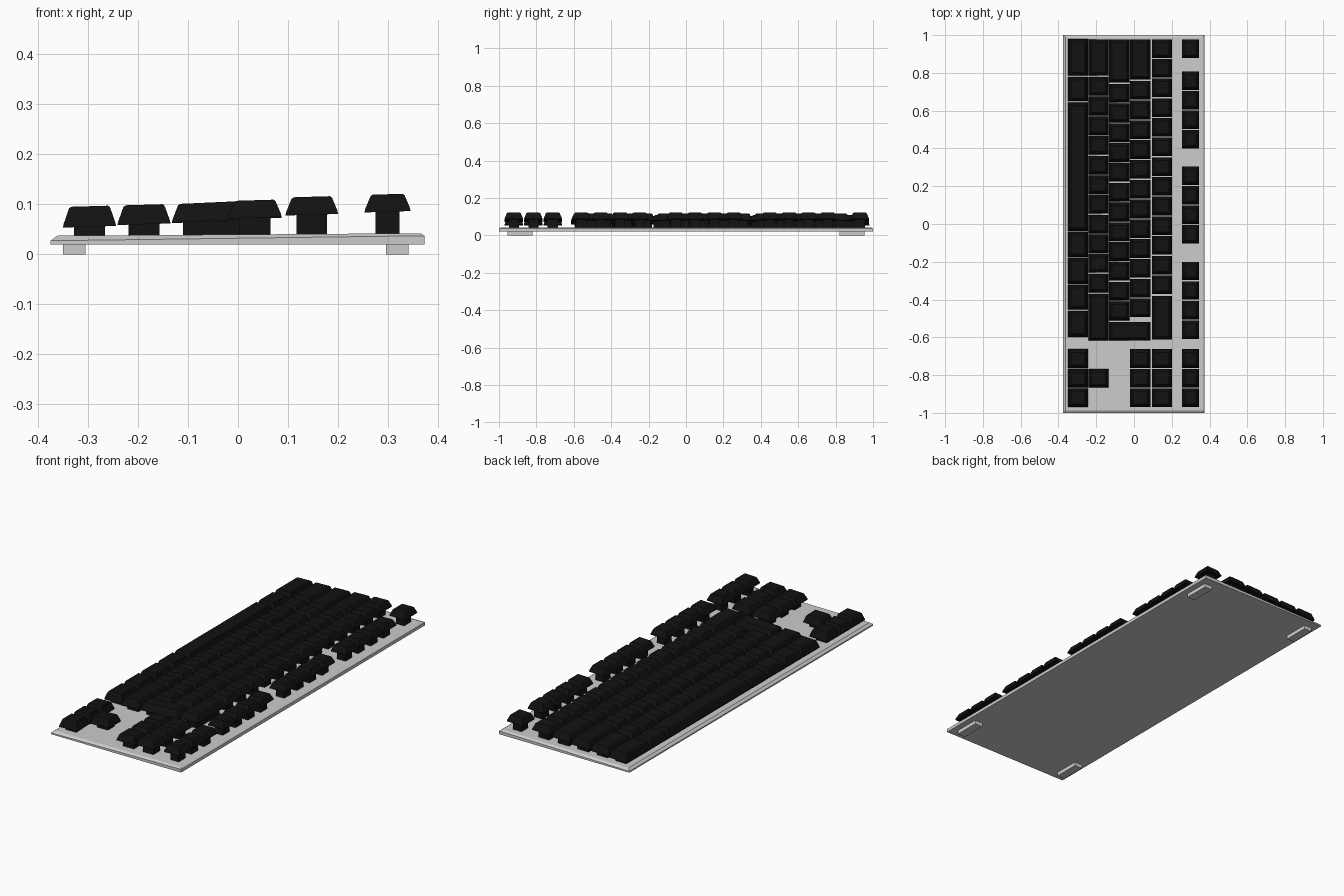
import bpy, bmesh

if "Cube" in bpy.data.objects:
    bpy.data.objects.remove(bpy.data.objects["Cube"])

dark = bpy.data.materials.new("key_black")
dark.diffuse_color = (0.006, 0.006, 0.006, 1)
dark.use_nodes = True
dark.node_tree.nodes["Principled BSDF"].inputs["Base Color"].default_value = dark.diffuse_color


def finish(bm, name, mat=None):
    bmesh.ops.recalc_face_normals(bm, faces=bm.faces)
    mesh = bpy.data.meshes.new(name)
    bm.to_mesh(mesh)
    bm.free()
    ob = bpy.data.objects.new(name, mesh)
    bpy.context.collection.objects.link(ob)
    if mat:
        mesh.materials.append(mat)
    return ob


def loft(bm, rings):
    """Closed solid through rectangles (x0, x1, y0, y1, z at x0, z at x1)."""
    prev = None
    for i, (x0, x1, y0, y1, za, zb) in enumerate(rings):
        ring = [bm.verts.new(p) for p in
                ((x0, y0, za), (x1, y0, zb), (x1, y1, zb), (x0, y1, za))]
        if prev:
            for k in range(4):
                n = (k + 1) % 4
                bm.faces.new((prev[k], prev[n], ring[n], ring[k]))
        if i in (0, len(rings) - 1):
            bm.faces.new(ring)
        prev = ring


def key(bm, x0, x1, y0, y1, zb, zt, slope=0.03):
    """Tapered cap with a small lip, on a narrower stem."""
    def ring(inset, z):
        tilt = slope * (x1 - x0 - 2 * inset) / 2
        return (x0 + inset, x1 - inset, y0 + inset, y1 - inset, z - tilt, z + tilt)
    loft(bm, [ring(0, zb), ring(0.001, zb + 0.006),
              ring(0.012, zt - 0.003), ring(0.016, zt)])
    s = 0.022
    loft(bm, [(x0 + s, x1 - s, y0 + s, y1 - s, 0.035, 0.035),
              (x0 + s, x1 - s, y0 + s, y1 - s, zb + 0.004, zb + 0.004)])


def run(start, count, pitch=0.1042):
    """Equal keys side by side, running toward -y."""
    return [(start - i * pitch, start - i * pitch - pitch + 0.006) for i in range(count)]


# Case plate, chamfered around the top
bm = bmesh.new()
loft(bm, [(-0.375, 0.373, -1, 1, 0.02, 0.02),
          (-0.375, 0.373, -1, 1, 0.027, 0.037),
          (-0.362, 0.365, -0.988, 0.988, 0.037, 0.042)])
finish(bm, "case_plate")

# Feet
for xn, x0, x1 in (("front", -0.35, -0.305), ("rear", 0.296, 0.341)):
    for yn, y0, y1 in (("left", 0.82, 0.955), ("right", -0.955, -0.82)):
        bm = bmesh.new()
        loft(bm, [(x0, x1, y0, y1, 0, 0), (x0, x1, y0, y1, 0.021, 0.021)])
        finish(bm, f"foot_{xn}_{yn}")

nav = run(-0.663, 3)
# name: x range, cap base and top heights, key spans along y
rows = {
    "bottom_row": (-0.35, -0.244, 0.055, 0.096,
                   [(0.98, 0.785), (0.778, 0.65), (0.643, -0.037), (-0.043, -0.175),
                    (-0.181, -0.317), (-0.323, -0.453), (-0.46, -0.597)] + nav),
    "shift_row": (-0.241, -0.135, 0.06, 0.099,
                  [(0.978, 0.785)] + run(0.778, 11) + [(-0.37, -0.616), nav[1]]),
    "home_row": (-0.132, -0.025, 0.064, 0.102, [(0.978, 0.748)] + run(0.742, 12, 0.1048)),
    "upper_row": (-0.02, 0.087, 0.073, 0.108,
                  [(0.978, 0.765)] + run(0.758, 12, 0.1048) + nav),
    "number_row": (0.095, 0.2, 0.079, 0.115, run(0.978, 13) + [(-0.382, -0.612)] + nav),
    "function_row": (0.253, 0.345, 0.085, 0.12,
                     run(0.978, 1) + run(0.807, 4, 0.1035) + run(0.304, 4, 0.1035)
                     + run(-0.2, 4, 0.1035) + nav),
}
for name, (x0, x1, zb, zt, spans) in rows.items():
    bm = bmesh.new()
    for hi, lo in spans:
        key(bm, x0, x1, lo, hi, zb, zt)
    finish(bm, name + "_keys", dark)

# Tall enter key spanning two rows
bm = bmesh.new()
key(bm, -0.132, 0.087, -0.616, -0.518, 0.068, 0.105, 0.045)
finish(bm, "enter_key", dark)
